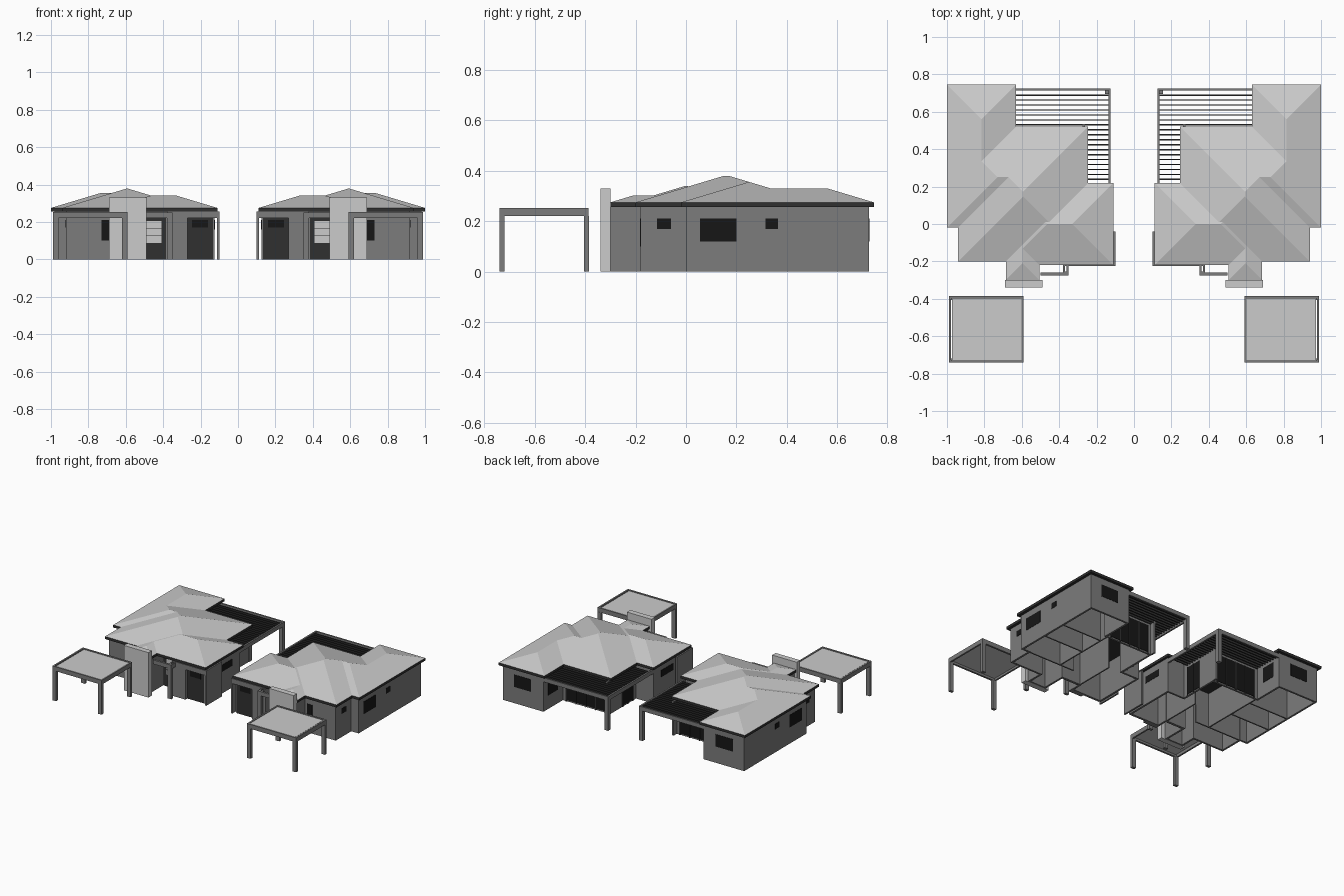
import bpy

if "Cube" in bpy.data.objects:
    bpy.data.objects.remove(bpy.data.objects["Cube"])

def mat(name, v):
    m = bpy.data.materials.new(name)
    m.diffuse_color = (v, v, v, 1)
    m.use_nodes = True
    m.node_tree.nodes["Principled BSDF"].inputs["Base Color"].default_value = m.diffuse_color
    return m

WALL = mat("wall_grey", 0.2)
DARK = mat("dark_trim", 0.03)
GLASS = mat("dark_glass", 0.008)
LIGHT = None

def obj(name, verts, faces, material=None):
    """Mesh object for the right house, mirrored to make the left house."""
    me = bpy.data.meshes.new(name)
    me.from_pydata(verts, [], faces)
    o = bpy.data.objects.new(name, me)
    bpy.context.collection.objects.link(o)
    if material:
        me.materials.append(material)
    return o

def mirror(o):
    m = o.modifiers.new("mirror", 'MIRROR')
    m.use_clip = False
    m.use_mirror_merge = False
    return o

def box(name, x0, x1, y0, y1, z0, z1, material=None):
    v = [(x, y, z) for z in (z0, z1) for x, y in ((x0, y0), (x1, y0), (x1, y1), (x0, y1))]
    f = [(3, 2, 1, 0), (4, 5, 6, 7)] + [(i, (i + 1) % 4, 4 + (i + 1) % 4, 4 + i) for i in range(4)]
    return mirror(obj(name, v, f, material))

def prism(name, outline, z0, z1, material, caps=True):
    n = len(outline)
    v = [(x, y, z0) for x, y in outline] + [(x, y, z1) for x, y in outline]
    f = [(i, (i + 1) % n, n + (i + 1) % n, n + i) for i in range(n)]
    if caps:
        f += [tuple(range(n - 1, -1, -1)), tuple(range(n, 2 * n))]
    return obj(name, v, f, material)

def hip(name, x0, x1, y0, y1, z=0.275, slope=0.3):
    """Hipped roof over a rectangle, all four slopes equal."""
    w, d = x1 - x0, y1 - y0
    h = min(w, d) / 2
    base = [(x0, y0, z), (x1, y0, z), (x1, y1, z), (x0, y1, z)]
    top = z + h * slope
    if w > d:
        v = base + [(x0 + h, y0 + h, top), (x1 - h, y0 + h, top)]
        f = [(0, 1, 5, 4), (1, 2, 5), (2, 3, 4, 5), (3, 0, 4)]
    else:
        v = base + [(x0 + h, y0 + h, top), (x0 + h, y1 - h, top)]
        f = [(0, 1, 4), (1, 2, 5, 4), (2, 3, 5), (3, 0, 4, 5)]
    mirror(obj(name, v, f))

# Outer walls, open underneath
walls = prism("house_walls",
              [(.125, -.2), (.38, -.2), (.38, -.12), (.52, -.12), (.52, -.3), (.67, -.3), (.67, -.18),
               (.92, -.18), (.92, 0), (.98, 0), (.98, .725), (.65, .725), (.65, .5), (.265, .5),
               (.265, .2), (.125, .2)], 0, .256, WALL, caps=False)
s = walls.modifiers.new("thickness", 'SOLIDIFY')
s.thickness, s.offset, s.use_even_offset = .014, -1, True
mirror(walls)

# Room partitions
for x0, x1, y0, y1 in ((.64, .65, 0, .5), (.65, .97, .23, .24), (.65, .97, .42, .43),
                       (.53, .91, 0, .01), (.37, .38, -.12, .19)):
    box("partition", x0, x1, y0, y1, 0, .255, WALL)

# Eaves with fascia and soffit
mirror(prism("eaves",
             [(.11, -.22), (.505, -.22), (.505, -.3), (.685, -.3), (.685, -.2), (.94, -.2), (.94, -.02),
              (1, -.02), (1, .745), (.63, .745), (.63, .52), (.245, .52), (.245, .22), (.11, .22)],
             .256, .275, DARK))

# Intersecting hipped roofs
hip("main_roof", .245, .94, -.2, .52)
hip("cross_roof", .245, 1, -.02, .52)
hip("rear_wing_roof", .63, 1, -.02, .745)
hip("garage_roof", .11, .685, -.22, .22)
hip("front_roof", .11, .94, -.2, .22)
hip("entry_roof", .505, .685, -.3, .2)

# Front feature wall
box("feature_wall", .49, .69, -.34, -.3, 0, .33, LIGHT)

# Garage door and its surround
box("garage_door", .135, .27, -.203, -.198, 0, .22, DARK)
box("garage_door_window", .16, .245, -.205, -.2, .17, .21, GLASS)
box("side_fin", .1, .112, -.225, -.04, 0, .256, WALL)
box("garage_pier", .27, .38, -.225, -.2, 0, .256, WALL)
box("garage_lintel", .1, .27, -.225, -.2, .22, .256, WALL)

# Entry portal and front door
box("portal_post", .35, .38, -.275, -.255, 0, .25, WALL)
box("portal_beam", .35, .5, -.275, -.26, .22, .25, WALL)
for x in (.35, .37):
    box("portal_side_beam", x, x + .01, -.26, -.22, .22, .25, WALL)
box("front_door", .385, .515, -.124, -.119, 0, .22, DARK)
for i in range(3):
    box("door_light", .41, .49, -.127, -.123, .087 + i * .04, .124 + i * .04, LIGHT)

# Windows: front/back facing (centre y) and side facing (centre x)
T = .002
for x0, x1, y, z0, z1 in ((.69, .73, -.18, .1, .21), (.75, .89, .725, .12, .21)):
    box("window", x0, x1, y - T, y + T, z0, z1, GLASS)
for x, y0, y1, z0, z1 in ((.92, -.115, -.06, .17, .21), (.98, .055, .2, .12, .21),
                          (.98, .315, .365, .17, .21), (.125, -.03, .11, .16, .21),
                          (.65, .56, .67, .1, .21)):
    box("side_window", x - T, x + T, y0, y1, z0, z1, GLASS)

# Glazed courtyard doors with mullions
box("courtyard_doors", .3, .62, .498, .503, .01, .215, GLASS)
for i in range(5):
    box("door_mullion", .298 + i * .08, .304 + i * .08, .5, .506, 0, .215, DARK)
box("courtyard_side_door", .262, .267, .24, .36, .01, .215, GLASS)
for y in (.24, .3, .36):
    box("side_door_mullion", .259, .265, y - .003, y + .003, 0, .215, DARK)

# Pergola
box("pergola_back_beam", .125, .65, .713, .725, .22, .25, WALL)
box("pergola_side_beam", .125, .137, .2, .713, .22, .25, WALL)
box("pergola_post", .125, .155, .695, .725, 0, .22, WALL)
box("pergola_wall_post", .262, .275, .5, .535, 0, .25, WALL)
for i in range(18):
    y = .235 + i * .0265
    box("pergola_slat", .137, .265 if y < .5 else .65, y, y + .007, .23, .248, DARK)

# Carport: four posts, beams, flat roof
for x in (.59, .96):
    for y in (-.74, -.405):
        box("carport_post", x, x + .03, y, y + .02, 0, .22, WALL)
for y in (-.74, -.4):
    box("carport_beam", .59, .99, y, y + .014, .22, .252, WALL)
for x in (.59, .978):
    box("carport_side_beam", x, x + .012, -.726, -.4, .22, .252, WALL)
box("carport_roof", .602, .972, -.726, -.4, .236, .248, LIGHT)
